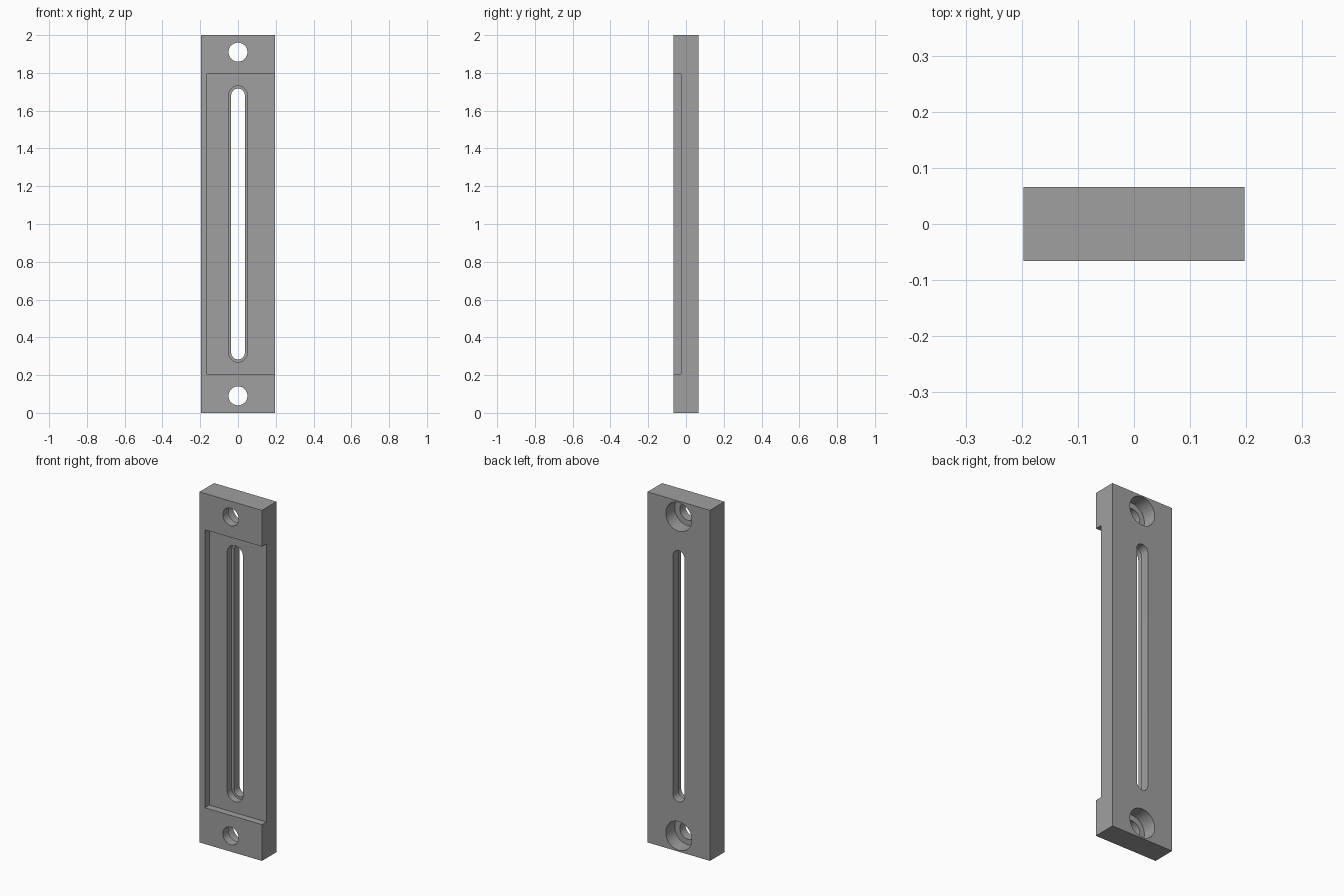
import bpy
import bmesh
from math import pi, sin, cos, radians

cube = bpy.data.objects.get("Cube")
if cube:
    bpy.data.objects.remove(cube, do_unlink=True)

HALF_W, HALF_D = 0.197, 0.0655      # plate half width and half depth
MID_Z = 1.0
PAST = 0.05                         # how far cutters overshoot the surface

grey = bpy.data.materials.new("plain_grey")
grey.use_nodes = True
colour = (0.35, 0.35, 0.35, 1)
grey.diffuse_color = colour
grey.node_tree.nodes["Principled BSDF"].inputs["Base Color"].default_value = colour


def prism(name, outline, y0, y1):
    """Extrude an x-z outline from y0 to y1."""
    bm = bmesh.new()
    face = bm.faces.new([bm.verts.new((x, y0, z)) for x, z in outline])
    out = bmesh.ops.extrude_face_region(bm, geom=[face])
    moved = [v for v in out["geom"] if isinstance(v, bmesh.types.BMVert)]
    bmesh.ops.translate(bm, verts=moved, vec=(0, y1 - y0, 0))
    bmesh.ops.recalc_face_normals(bm, faces=bm.faces)
    mesh = bpy.data.meshes.new(name)
    bm.to_mesh(mesh)
    bm.free()
    mesh.materials.append(grey)
    obj = bpy.data.objects.new(name, mesh)
    bpy.context.collection.objects.link(obj)
    return obj


def rectangle(x0, x1, z0, z1):
    return [(x0, z0), (x1, z0), (x1, z1), (x0, z1)]


def rounded_slot(radius, half_length, centre_z=MID_Z, steps=24):
    """Upright slot outline; a circle when half_length equals radius."""
    straight = half_length - radius
    points = []
    for side in (1, -1):
        first = 0 if straight else 1
        for i in range(first, steps + 1):
            a = pi * i / steps
            points.append((side * radius * cos(a),
                           centre_z + side * (straight + radius * sin(a))))
    return points


# Plate
plate = prism("slotted_plate", rectangle(-HALF_W, HALF_W, 0, 2), -HALF_D, HALF_D)

# Front pocket, open on the left side, then the stepped slot through its floor
front, back = -HALF_D - PAST, HALF_D + PAST
cutters = [
    prism("pocket_cutter", rectangle(-0.163, HALF_W + PAST, 0.207, 1.793), front, -0.026),
    prism("wide_slot_cutter", rounded_slot(0.05, 0.731), front, 0.015),
    prism("narrow_slot_cutter", rounded_slot(0.036, 0.717), front, back),
]

# Screw holes at both ends, counterbored from the back
for end in (-1, 1):
    z = MID_Z + end * 0.91
    cutters.append(prism("screw_hole_cutter", rounded_slot(0.05, 0.05, z), front, back))
    cutters.append(prism("counterbore_cutter", rounded_slot(0.082, 0.082, z), -0.016, back))

bpy.ops.object.select_all(action="DESELECT")
plate.select_set(True)
bpy.context.view_layer.objects.active = plate
for cutter in cutters:
    cutter.hide_render = True
    mod = plate.modifiers.new("cut", "BOOLEAN")
    mod.operation = "DIFFERENCE"
    mod.solver = "EXACT"
    mod.object = cutter
    bpy.ops.object.modifier_apply(modifier=mod.name)
    bpy.data.objects.remove(cutter, do_unlink=True)

bpy.ops.object.shade_smooth_by_angle(angle=radians(30))
